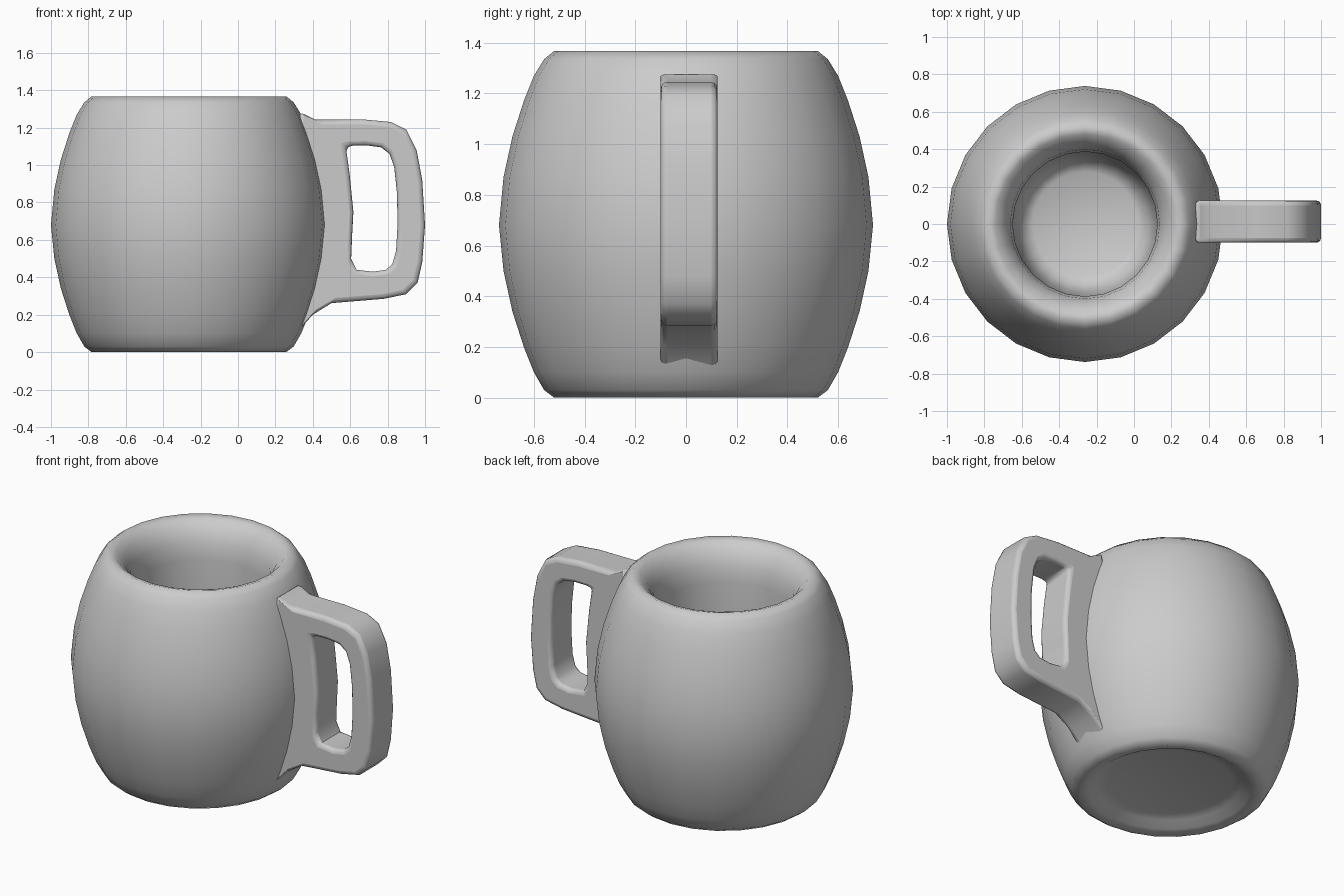
import bpy, bmesh
from math import radians, tau
from mathutils import Matrix

if "Cube" in bpy.data.objects:
    bpy.data.objects.remove(bpy.data.objects["Cube"])


def make_object(name, bm, smooth_angle):
    bmesh.ops.recalc_face_normals(bm, faces=bm.faces)
    mesh = bpy.data.meshes.new(name)
    bm.to_mesh(mesh)
    bm.free()
    obj = bpy.data.objects.new(name, mesh)
    bpy.context.collection.objects.link(obj)
    bpy.ops.object.select_all(action='DESELECT')
    obj.select_set(True)
    bpy.context.view_layer.objects.active = obj
    bpy.ops.object.shade_smooth_by_angle(angle=radians(smooth_angle))
    return obj


# Barrel-shaped body: (radius, z) from the foot recess, up the outside, into the cup
profile = [
    (0, 0.06), (0.36, 0.06), (0.41, 0.045), (0.46, 0.015), (0.52, 0.0),
    (0.56, 0.03), (0.60, 0.10), (0.64, 0.20), (0.685, 0.34), (0.72, 0.50),
    (0.738, 0.68), (0.72, 0.87), (0.685, 1.03), (0.64, 1.17), (0.60, 1.27),
    (0.56, 1.335), (0.52, 1.368), (0.48, 1.355), (0.435, 1.31), (0.40, 1.24),
    (0.387, 1.14), (0.39, 0.85), (0.385, 0.50), (0.365, 0.32), (0.33, 0.23),
    (0.28, 0.20), (0, 0.20),
]
bm = bmesh.new()
verts = [bm.verts.new((r, 0, z)) for r, z in profile]
edges = [bm.edges.new(pair) for pair in zip(verts, verts[1:])]
bmesh.ops.spin(bm, geom=verts + edges, cent=(0, 0, 0), axis=(0, 0, 1),
               angle=tau, steps=24, use_merge=True)
bmesh.ops.remove_doubles(bm, verts=bm.verts, dist=0.0005)
bmesh.ops.translate(bm, verts=bm.verts, vec=(-0.262, 0, 0))
make_object("mug_body", bm, 70)

# Handle: matching outer and window outlines (x, z, x, z), its root inside the wall
pairs = [
    (0.33, 1.285, 0.577, 1.095), (0.41, 1.245, 0.62, 1.105),
    (0.66, 1.245, 0.69, 1.105), (0.82, 1.23, 0.765, 1.095),
    (0.90, 1.19, 0.81, 1.06), (0.955, 1.08, 0.835, 0.99),
    (0.985, 0.92, 0.85, 0.85), (1.0, 0.68, 0.853, 0.68),
    (0.985, 0.48, 0.845, 0.54), (0.96, 0.37, 0.825, 0.47),
    (0.90, 0.31, 0.79, 0.44), (0.78, 0.285, 0.72, 0.43),
    (0.50, 0.262, 0.635, 0.44), (0.40, 0.20, 0.605, 0.50),
    (0.32, 0.11, 0.61, 0.62), (0.30, 0.70, 0.617, 0.75),
    (0.30, 1.00, 0.597, 0.95),
]
bm = bmesh.new()
sections = []
for ox, oz, ix, iz in pairs:
    corners = [(ox, -0.10, oz), (ox, 0.125, oz), (ix, 0.125, iz), (ix, -0.10, iz)]
    sections.append([bm.verts.new(c) for c in corners])
for a, b in zip(sections, sections[1:] + sections[:1]):
    for i in range(4):
        j = (i + 1) % 4
        bm.faces.new((a[i], a[j], b[j], b[i]))
handle = make_object("mug_handle", bm, 50)
bevel = handle.modifiers.new("soft_edges", 'BEVEL')
bevel.width = 0.025
bevel.segments = 3
bevel.limit_method = 'ANGLE'
bevel.angle_limit = radians(65)
